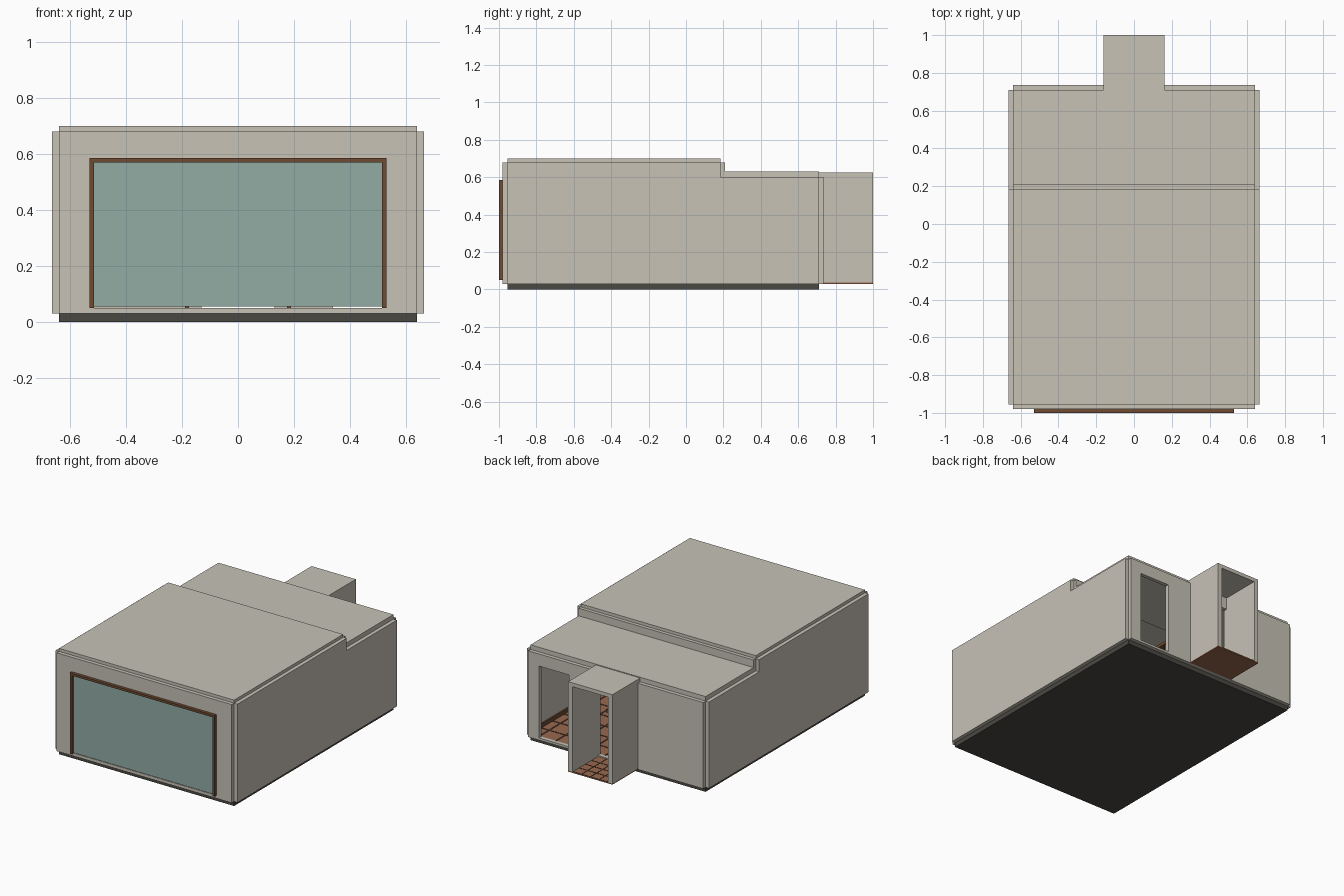
import bpy
import bmesh
from mathutils import Vector

cube = bpy.data.objects.get("Cube")
if cube:
    bpy.data.objects.remove(cube, do_unlink=True)


def material(name, r, g, b):
    m = bpy.data.materials.new(name)
    m.use_nodes = True
    m.diffuse_color = (r, g, b, 1)
    m.node_tree.nodes["Principled BSDF"].inputs["Base Color"].default_value = (r, g, b, 1)
    return m


plaster = material("warm grey plaster", .57, .54, .47)
stone = material("dark base", .069, .065, .054)
wood = material("brown wood", .156, .07, .032)
glass = material("teal glass", .292, .413, .376)
tile = material("terracotta tile", .314, .138, .076)
grout = material("dark grout", .085, .04, .025)


def finish(name, bm, mat):
    bmesh.ops.recalc_face_normals(bm, faces=bm.faces)
    mesh = bpy.data.meshes.new(name)
    bm.to_mesh(mesh)
    bm.free()
    mesh.materials.append(mat)
    obj = bpy.data.objects.new(name, mesh)
    bpy.context.collection.objects.link(obj)
    return obj


def box(name, x, y, z, mat):
    """Box from (low, high) spans on each axis."""
    bm = bmesh.new()
    bmesh.ops.create_cube(bm, size=1)
    for v in bm.verts:
        v.co = [lo + (hi - lo) * (c + .5) for c, (lo, hi) in zip(v.co, (x, y, z))]
    return finish(name, bm, mat)


def rect(u0, u1, v0, v1):
    return [(u0, v0), (u1, v0), (u1, v1), (u0, v1)]


def plate(name, loops, axis, start, end, mat):
    """Upright plate: outline followed by holes, extruded along x or y."""
    bm = bmesh.new()
    direction = Vector((1, 0, 0)) if axis == "x" else Vector((0, 1, 0))
    edges = []
    for loop in loops:
        vs = [bm.verts.new((start, u, v) if axis == "x" else (u, start, v)) for u, v in loop]
        edges += [bm.edges.new((a, b)) for a, b in zip(vs, vs[1:] + vs[:1])]
    bmesh.ops.triangle_fill(bm, use_beauty=True, edges=edges, normal=direction)
    ext = bmesh.ops.extrude_face_region(bm, geom=bm.faces[:], use_keep_orig=True)
    moved = [g for g in ext["geom"] if isinstance(g, bmesh.types.BMVert)]
    bmesh.ops.translate(bm, verts=moved, vec=direction * (end - start))
    return finish(name, bm, mat)


# Room volume; wall and roof plates sit just outside it
W, OUT = .64, .665
FRONT, STEP, BACK = -.955, .185, .71
BASE, LOW, HIGH = .03, .6, .68
FLOOR = .045

box("base_slab", (-W, W), (FRONT, BACK), (0, BASE), stone)
box("room_floor", (-W, W), (FRONT, BACK), (BASE, FLOOR), tile)

# Side walls with stepped tops, and skirting inside
profile = [(FRONT, BASE), (BACK, BASE), (BACK, LOW), (STEP, LOW), (STEP, HIGH), (FRONT, HIGH)]
for side, s in (("left", 1), ("right", -1)):
    plate(side + "_wall", [profile], "x", s * W, s * OUT, plaster)
    box(side + "_skirting", sorted((s * .63, s * W)), (FRONT, BACK), (FLOOR, .07), wood)

# Front and back walls with their openings
plate("front_wall", [rect(-W, W, BASE, HIGH), rect(-.515, .515, .05, .57)],
      "y", -.98, FRONT, plaster)
plate("back_wall", [rect(-W, W, BASE, LOW), rect(.34, .56, FLOOR, .52),
                    rect(-.13, .13, FLOOR, .52)], "y", BACK, .735, plaster)

# Stepped roof
box("high_roof", (-W, W), (FRONT, STEP), (HIGH, .7), plaster)
box("roof_step", (-W, W), (STEP, .208), (LOW, HIGH), plaster)
box("low_roof", (-W, W), (STEP, BACK), (LOW, .63), plaster)

# Front window: glass and a three-sided frame
box("window_glass", (-.515, .515), (-.985, -.975), (.055, .57), glass)
frame = [(-.53, .05), (-.515, .05), (-.515, .57), (.515, .57),
         (.515, .05), (.53, .05), (.53, .585), (-.53, .585)]
plate("window_frame", [frame], "y", -1, -.98, wood)

# Open entry passage at the back
box("passage_floor", (-.162, .162), (.735, 1), (BASE, .037), tile)
for side, s in (("left", 1), ("right", -1)):
    box(side + "_passage_wall", sorted((s * .13, s * .162)), (.735, 1), (.037, .6), plaster)
box("passage_roof", (-.162, .162), (BACK, 1), (.6, .625), plaster)


# Grout lines between floor tiles
def grout_lines(name, x, y, z, gap, width):
    for axis, (lo, hi) in enumerate((x, y)):
        for i in range(1, int((hi - lo) / gap) + 1):
            p = lo + i * gap
            if p + width < hi:
                line = (p, p + width)
                spans = (line, y) if axis == 0 else (x, line)
                box(name, *spans, (z, z + .002), grout)


grout_lines("room_grout", (-.63, .63), (FRONT, BACK), FLOOR, .12, .01)
grout_lines("passage_grout", (-.13, .13), (.735, 1), .037, .065, .004)

# Low table inside the room
box("table_top", (-.2, .2), (.3, .55), (.24, .26), wood)
for sx in (-1, 1):
    for y in (.32, .52):
        box("table_leg", sorted((sx * .175, sx * .19)), (y, y + .015), (FLOOR, .24), wood)
